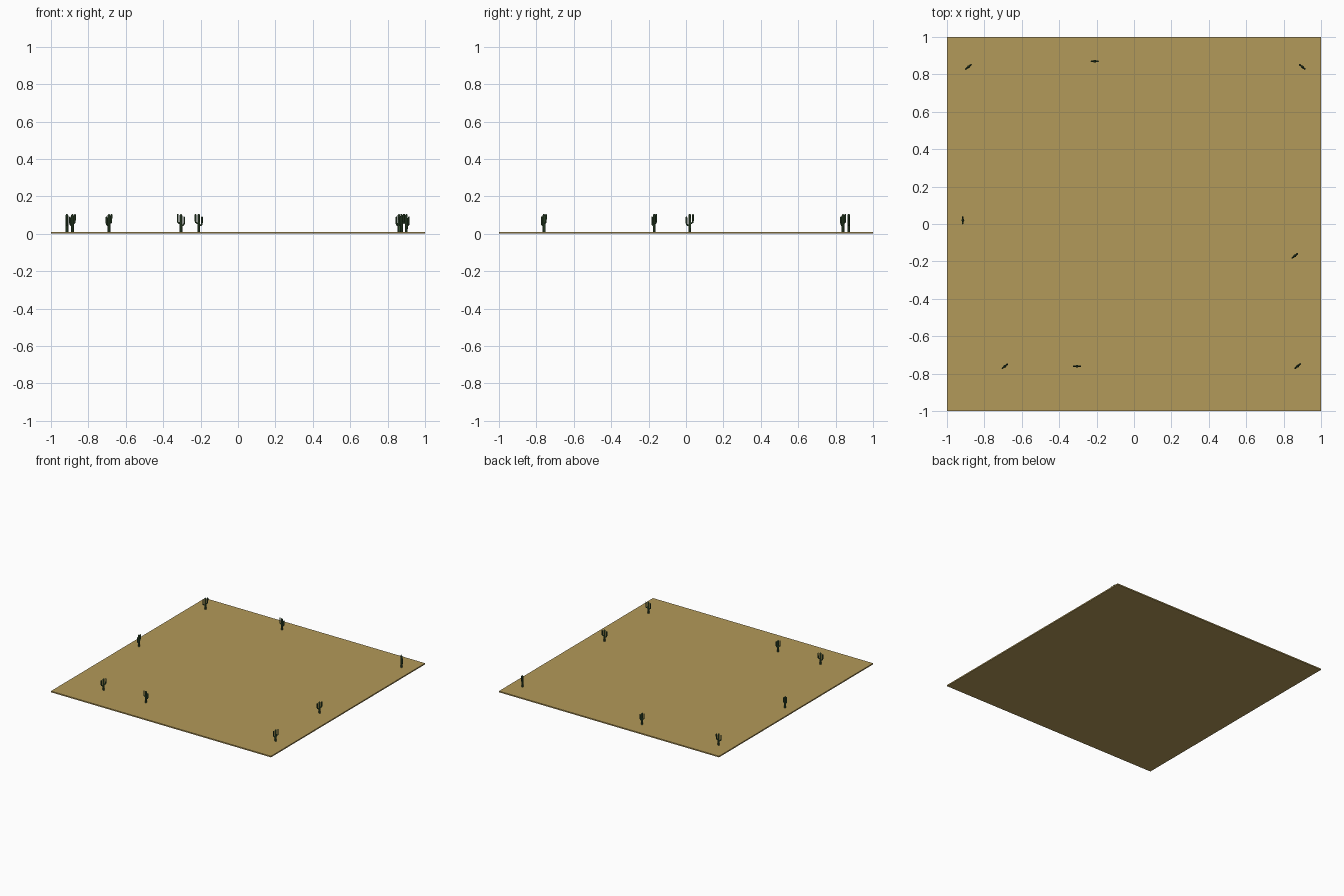
import bpy, bmesh, math
from mathutils import Vector, Matrix

if "Cube" in bpy.data.objects:
    bpy.data.objects.remove(bpy.data.objects["Cube"])

TOP = 0.01


def material(name, colour):
    m = bpy.data.materials.new(name)
    m.diffuse_color = (*colour, 1)
    m.use_nodes = True
    m.node_tree.nodes["Principled BSDF"].inputs["Base Color"].default_value = m.diffuse_color
    return m


sand = material("sand", (0.45, 0.32, 0.10))
green = material("cactus_green", (0.04, 0.09, 0.035))


def tube(bm, path, sides=8):
    """Sweep a ring along (x, z, radius) points lying in the xz plane."""
    pts = [Vector((x, 0, z)) for x, z, r in path]
    rings = []
    for i, (x, z, r) in enumerate(path):
        t = (pts[min(i + 1, len(pts) - 1)] - pts[max(i - 1, 0)]).normalized()
        side = Vector((t.z, 0, -t.x))
        rings.append([bm.verts.new(pts[i] + r * (side * math.cos(a) + Vector((0, 1, 0)) * math.sin(a)))
                      for a in (2 * math.pi * k / sides for k in range(sides))])
    for a, b in zip(rings, rings[1:]):
        for k in range(sides):
            n = (k + 1) % sides
            bm.faces.new((a[k], a[n], b[n], b[k]))
    bm.faces.new(rings[0][::-1])
    bm.faces.new(rings[-1])


def arm(bm, s, low, high, r=0.0045):
    # arm leaves the trunk, bends and rises to a rounded tip
    tube(bm, [(0, low, r), (s * 0.010, low + 0.001, r), (s * 0.0155, low + 0.005, r),
              (s * 0.017, low + 0.012, r), (s * 0.0175, high - 0.005, r),
              (s * 0.0175, high - 0.0015, r * 0.7), (s * 0.0175, high, r * 0.25)])


# desert ground slab
bm = bmesh.new()
bmesh.ops.create_cube(bm, size=1, matrix=Matrix.Translation((0, 0, TOP / 2)) @ Matrix.Diagonal((2, 2, TOP, 1)))
mesh = bpy.data.meshes.new("ground_slab")
bm.to_mesh(mesh)
bm.free()
mesh.materials.append(sand)
bpy.context.collection.objects.link(bpy.data.objects.new("ground_slab", mesh))

# shared cactus: trunk, high arm, low arm
bm = bmesh.new()
tube(bm, [(0, -0.003, 0.0075), (0, 0.05, 0.0078), (0, 0.086, 0.0075), (0, 0.092, 0.0055), (0, 0.095, 0.002)])
arm(bm, 1, 0.046, 0.096)
arm(bm, -1, 0.034, 0.082)
bmesh.ops.recalc_face_normals(bm, faces=bm.faces)
mesh = bpy.data.meshes.new("cactus")
bm.to_mesh(mesh)
bm.free()
mesh.materials.append(green)

# cacti around the edges: x, y, turn in degrees
for i, (x, y, turn) in enumerate([
        (-0.885, 0.84, 40), (-0.21, 0.87, 180), (0.90, 0.84, 140), (-0.915, 0.02, 90),
        (0.86, -0.17, 40), (-0.69, -0.76, 40), (-0.305, -0.76, 180), (0.875, -0.76, 40)]):
    ob = bpy.data.objects.new(f"cactus_{i + 1}", mesh)
    ob.location = (x, y, TOP)
    ob.rotation_euler.z = math.radians(turn)
    bpy.context.collection.objects.link(ob)
